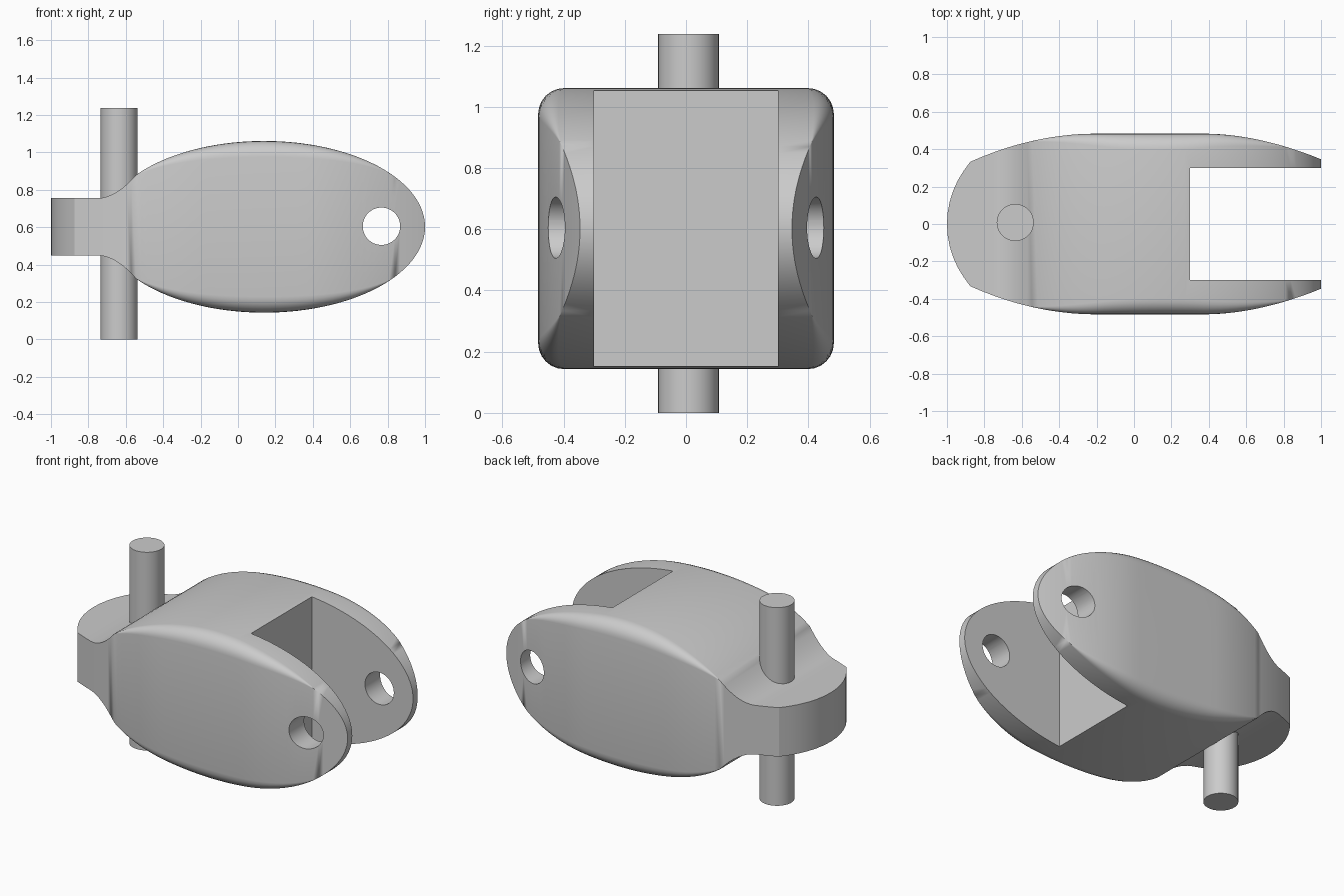
import bpy, bmesh, math

if "Cube" in bpy.data.objects:
    bpy.data.objects.remove(bpy.data.objects["Cube"])

STEEL = bpy.data.materials.new("plain grey")
STEEL.diffuse_color = (0.6, 0.6, 0.6, 1)
STEEL.use_nodes = True
STEEL.node_tree.nodes["Principled BSDF"].inputs["Base Color"].default_value = STEEL.diffuse_color
ZC = 0.602          # height of the body's centre line
JOIN, NECK = -0.545, -0.75


def half_height(x):
    if x <= NECK:
        return 0.153
    ellipse = lambda v: 0.459 * math.sqrt(max(0, 1 - ((v - 0.14) / 0.86) ** 2))
    if x < JOIN:
        t = (x - NECK) / (JOIN - NECK)
        return 0.153 + (ellipse(JOIN) - 0.153) * t ** 1.9
    return ellipse(x)


def half_width(x):
    if x < -0.875:                       # rounded nose
        return math.sqrt(max(0, 0.498 ** 2 - (x + 0.502) ** 2))
    if x < -0.2:
        return 0.483 - 0.150 * ((-0.2 - x) / 0.675) ** 2
    if x > 0.38:
        return 0.483 - 0.137 * ((x - 0.38) / 0.62) ** 1.85
    return 0.483


def corner_radius(x):
    return max(0, 0.085 * (1 - ((x - 0.135) / 0.685) ** 2))


def section(x):
    """Rounded rectangle across the body at x."""
    w, h, r = half_width(x), half_height(x), corner_radius(x)
    pts = []
    for sy, sz, start in ((1, 1, 0), (-1, 1, 90), (-1, -1, 180), (1, -1, 270)):
        for i in range(7):
            a = math.radians(start + 15 * i)
            pts.append((x, sy * (w - r) + r * math.cos(a),
                        ZC + sz * (h - r) + r * math.sin(a)))
    return pts


def finish(bm, name):
    bmesh.ops.recalc_face_normals(bm, faces=bm.faces)
    mesh = bpy.data.meshes.new(name)
    bm.to_mesh(mesh)
    bm.free()
    mesh.materials.append(STEEL)
    ob = bpy.data.objects.new(name, mesh)
    bpy.context.collection.objects.link(ob)
    return ob


def cylinder(name, radius, depth, loc, axis="Z"):
    rot = (math.pi / 2, 0, 0) if axis == "Y" else (0, 0, 0)
    bpy.ops.mesh.primitive_cylinder_add(vertices=48, radius=radius, depth=depth,
                                        location=loc, rotation=rot)
    ob = bpy.context.object
    ob.name = name
    ob.data.materials.append(STEEL)
    return ob


def smooth(ob):
    bpy.ops.object.select_all(action="DESELECT")
    ob.select_set(True)
    bpy.context.view_layer.objects.active = ob
    bpy.ops.object.shade_smooth_by_angle(angle=math.radians(30))


# Lofted body: stations packed closely at the nose and the rounded tip
xs = [-0.502 - 0.498 * math.cos(math.radians(a)) for a in (0, 7, 14, 21, 28, 35)]
xs += [-0.875, -0.81, NECK]
xs += [NECK + (JOIN - NECK) * i / 8 for i in range(1, 9)]
first = math.acos((JOIN - 0.14) / 0.86)
xs += [0.14 + 0.86 * math.cos(first * (1 - i / 44)) for i in range(1, 45)]
bm = bmesh.new()
rings = [[bm.verts.new(p) for p in section(x)] for x in xs]
n = len(rings[0])
for a, b in zip(rings, rings[1:]):
    for i in range(n):
        j = (i + 1) % n
        bm.faces.new((a[i], a[j], b[j], b[i]))
bmesh.ops.remove_doubles(bm, verts=bm.verts, dist=0.0004)
body = finish(bm, "clevis_body")

# Fork slot and cross hole cutters
bpy.ops.mesh.primitive_cube_add(size=1, location=(0.8, 0, ZC))
slot = bpy.context.object
slot.name = "slot_cutter"
slot.scale = (1.0, 0.6, 1.6)
hole = cylinder("hole_cutter", 0.1, 1.4, (0.767, 0, ZC + 0.003), "Y")
for cutter in (slot, hole):
    mod = body.modifiers.new(cutter.name, "BOOLEAN")
    mod.operation, mod.solver, mod.object = "DIFFERENCE", "EXACT", cutter
    bpy.context.view_layer.objects.active = body
    bpy.ops.object.modifier_apply(modifier=mod.name)
    bpy.data.objects.remove(cutter)
smooth(body)

# Upright pin through the neck
pin = cylinder("pin", 0.099, 1.238, (-0.635, 0.008, 0.619))
smooth(pin)
